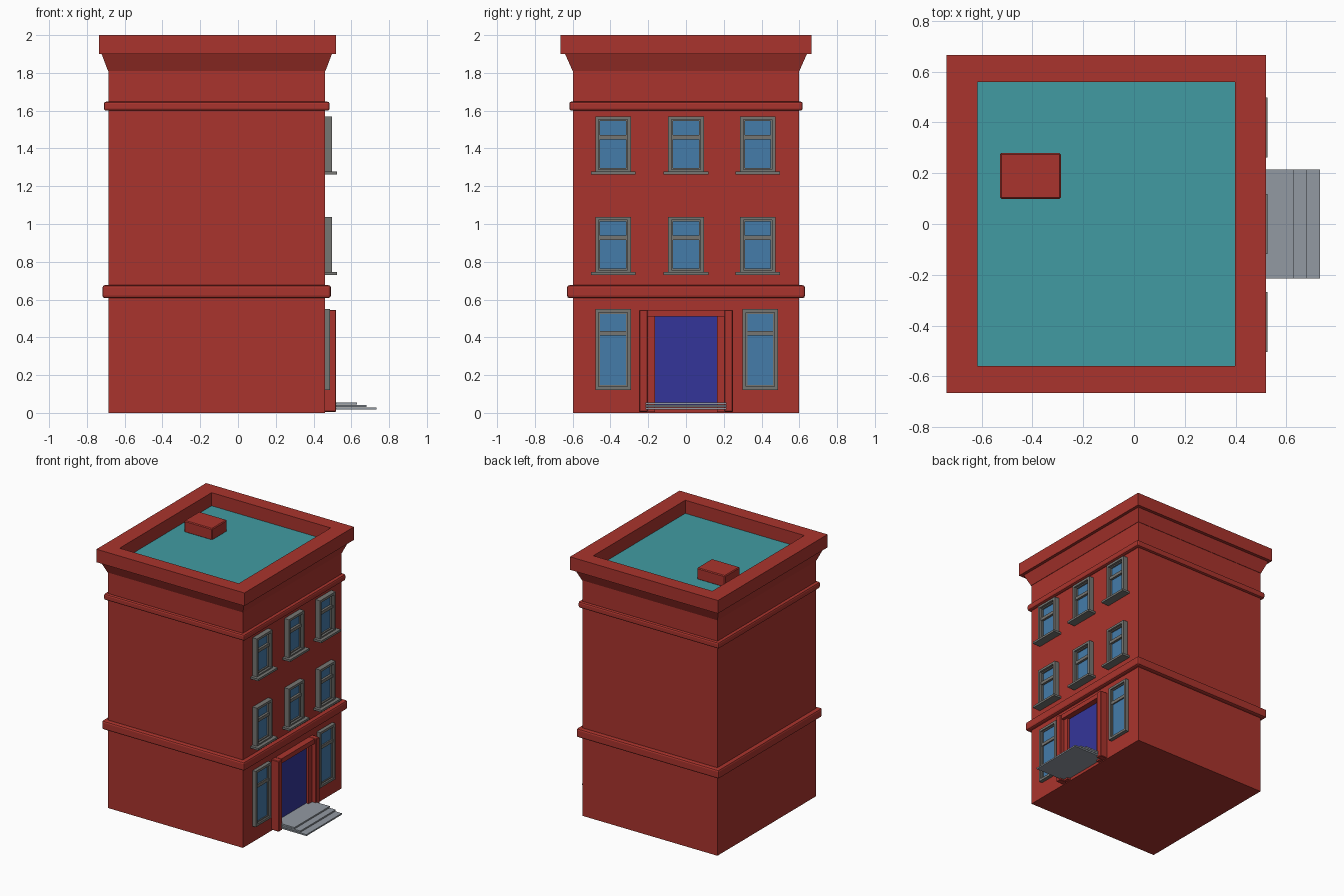
import bpy, bmesh

if "Cube" in bpy.data.objects:
    bpy.data.objects.remove(bpy.data.objects["Cube"])


def material(name, rgb):
    m = bpy.data.materials.new(name)
    m.diffuse_color = (*rgb, 1)
    m.use_nodes = True
    m.node_tree.nodes["Principled BSDF"].inputs["Base Color"].default_value = m.diffuse_color
    return m


BRICK = material("brick red", (0.40, 0.034, 0.026))
ROOF = material("roof teal", (0.053, 0.33, 0.365))
FRAME = material("frame grey", (0.18, 0.18, 0.17))
STONE = material("step grey", (0.29, 0.32, 0.36))
GLASS = material("glass blue", (0.058, 0.20, 0.40))
DOOR = material("door blue", (0.034, 0.036, 0.32))


def finish(name, bm, mat, bevel=0, segments=1):
    bmesh.ops.recalc_face_normals(bm, faces=bm.faces)
    me = bpy.data.meshes.new(name)
    bm.to_mesh(me)
    bm.free()
    me.materials.append(mat)
    ob = bpy.data.objects.new(name, me)
    bpy.context.collection.objects.link(ob)
    if bevel:
        mod = ob.modifiers.new("bevel", 'BEVEL')
        mod.width = bevel
        mod.segments = segments
    return ob


def box(name, x, y, z, mat, bevel=0, segments=1):
    bm = bmesh.new()
    bmesh.ops.create_cube(bm, size=1)
    for v in bm.verts:
        for i, (a, b) in enumerate((x, y, z)):
            v.co[i] = a if v.co[i] < 0 else b
    return finish(name, bm, mat, bevel, segments)


def loft(name, rings, mat, bevel=0):
    """Skin rectangles (x0, x1, half depth, z) and cap both ends."""
    bm = bmesh.new()
    loops = [[bm.verts.new((x, y, z)) for x, y in
              ((x0, -h), (x1, -h), (x1, h), (x0, h))] for x0, x1, h, z in rings]
    for a, b in zip(loops, loops[1:]):
        for i in range(4):
            j = (i + 1) % 4
            bm.faces.new((a[i], a[j], b[j], b[i]))
    bm.faces.new(loops[0][::-1])
    bm.faces.new(loops[-1])
    return finish(name, bm, mat, bevel)


X0, X1, H = -0.685, 0.46, 0.597   # main block limits; facade is at X1

# Walls and the two string courses
box("walls", (X0, X1), (-H, H), (0, 1.82), BRICK)
box("lower_band", (-0.718, 0.492), (-0.63, 0.63), (0.608, 0.676), BRICK, 0.013, 2)
box("upper_band", (-0.71, 0.485), (-0.618, 0.618), (1.60, 1.648), BRICK, 0.012, 2)

# Flared cornice and hollow parapet
loft("cornice_and_parapet", [
    (X0 - 0.003, X1 + 0.003, H + 0.003, 1.81),
    (-0.722, 0.497, 0.64, 1.90),
    (-0.737, 0.52, 0.665, 1.90),
    (-0.737, 0.52, 0.665, 2.0),
    (-0.615, 0.397, 0.558, 2.0),
    (-0.615, 0.397, 0.558, 1.893)], BRICK)
box("roof_deck", (-0.615, 0.397), (-0.558, 0.558), (1.893, 1.899), ROOF)
box("roof_box", (-0.527, -0.288), (0.098, 0.28), (1.895, 1.985), BRICK, 0.006)


def window(name, yc, z0, z1, rail, depth, sill):
    """Outer casing, thinner sash bars, glass and an optional sill."""
    w, t, s = 0.094, 0.018, 0.008
    front, sash = X1 + depth, X1 + depth * 0.55
    x = (X1 - 0.005, front)
    xs = (X1 - 0.005, sash)
    for side in (-1, 1):
        a, b, c = (yc + side * k for k in (w, w - t, w - t - s))
        box(name + "_jamb", x, sorted((a, b)), (z0, z1), FRAME)
        box(name + "_stile", xs, sorted((b, c)), (z0 + t, z1 - t), FRAME)
    inner = (yc - w + t, yc + w - t)
    box(name + "_head", x, inner, (z1 - t, z1), FRAME)
    box(name + "_foot", x, inner, (z0, z0 + t), FRAME)
    for z in (z0 + t, z1 - t - s):
        box(name + "_sash_rail", xs, inner, (z, z + s), FRAME)
    box(name + "_meeting_rail", (xs[0], X1 + depth * 0.7), inner,
        (rail - 0.012, rail + 0.012), FRAME)
    box(name + "_glass", (X1, X1 + 0.009), inner, (z0 + t, z1 - t), GLASS)
    if sill:
        box(name + "_sill", (X1 - 0.005, 0.525), (yc - 0.118, yc + 0.118),
            (z0 - 0.008, z0 + 0.008), FRAME)


# Windows: two upper rows of three, a taller pair beside the door
for floor, z in (("second", 0.738), ("third", 1.27)):
    for yc in (-0.386, 0, 0.38):
        window(floor + "_floor_window", yc, z, z + 0.30, z + 0.19, 0.038, True)
for yc in (-0.386, 0.393):
    window("ground_window", yc, 0.122, 0.55, 0.422, 0.028, False)

# Doorway: pilasters, inner jambs, lintel and door plate
for side in (-1, 1):
    box("pilaster", (X1 - 0.005, 0.52), sorted((side * 0.248, side * 0.203)),
        (0.005, 0.546), BRICK, 0.004)
    box("door_jamb", (X1 - 0.005, 0.487), sorted((side * 0.205, side * 0.163)),
        (0.005, 0.53), BRICK)
box("lintel", (X1 - 0.005, 0.51), (-0.203, 0.203), (0.51, 0.546), BRICK)
box("door", (X1 - 0.002, X1 + 0.006), (-0.165, 0.165), (0.03, 0.512), DOOR)

# Three thin entrance steps
for x1, z in ((0.63, 0.045), (0.68, 0.032), (0.732, 0.018)):
    box("step", (0.465, x1), (-0.215, 0.215), (z, z + 0.011), STONE)
